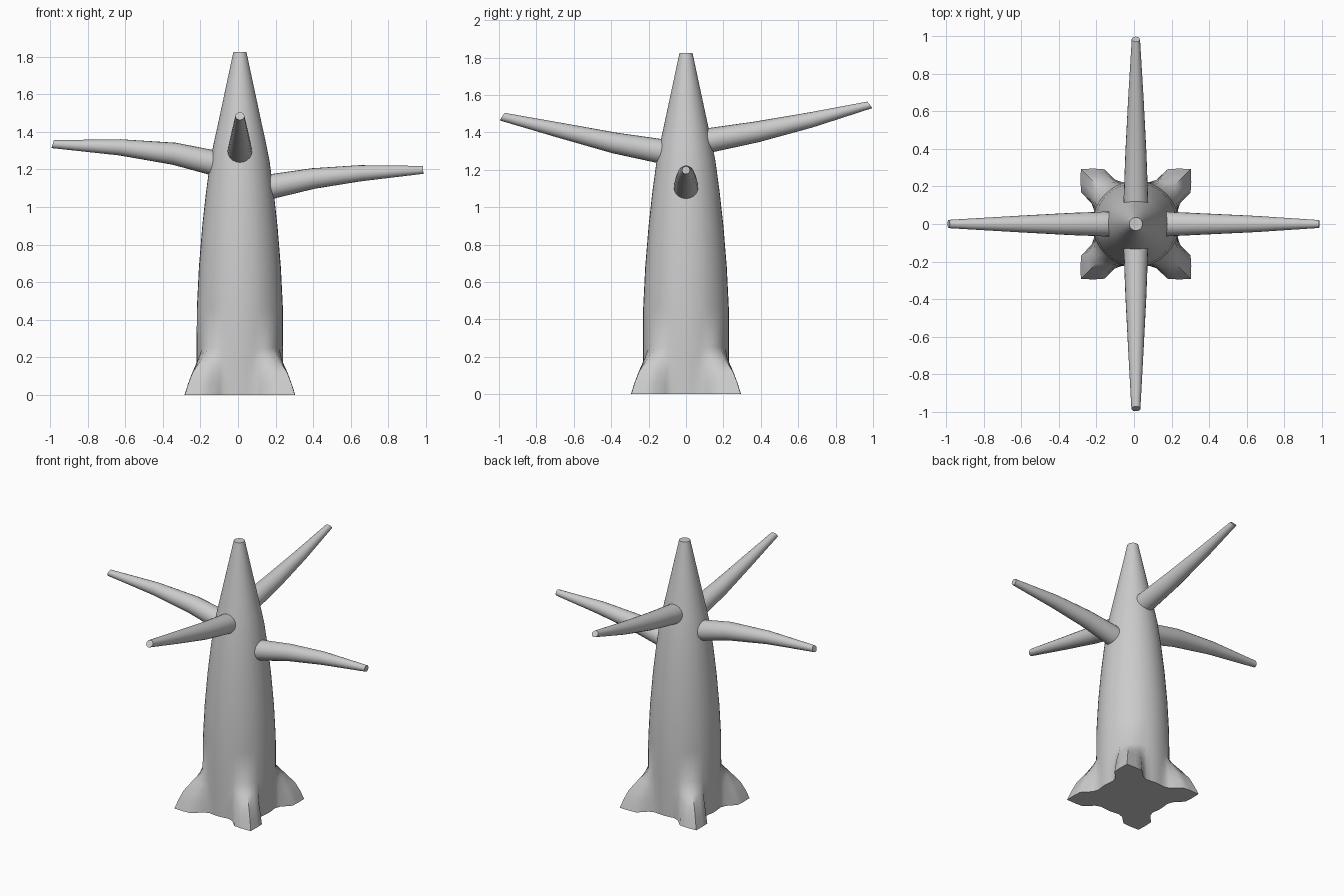
import bpy, bmesh
from math import sin, cos, radians, atan2, pi
from mathutils import Vector

if "Cube" in bpy.data.objects:
    bpy.data.objects.remove(bpy.data.objects["Cube"])

CX = 0.01  # trunk axis


def skin(name, rings):
    """Loft closed rings of points into a capped, smooth-shaded object."""
    bm = bmesh.new()
    loops = [[bm.verts.new(p) for p in ring] for ring in rings]
    n = len(loops[0])
    for a, b in zip(loops, loops[1:]):
        for i in range(n):
            j = (i + 1) % n
            bm.faces.new((a[i], a[j], b[j], b[i]))
    bm.faces.new(loops[0][::-1])
    bm.faces.new(loops[-1])
    bmesh.ops.recalc_face_normals(bm, faces=bm.faces)
    me = bpy.data.meshes.new(name)
    bm.to_mesh(me)
    bm.free()
    ob = bpy.data.objects.new(name, me)
    bpy.context.collection.objects.link(ob)
    bpy.ops.object.select_all(action='DESELECT')
    ob.select_set(True)
    bpy.context.view_layer.objects.active = ob
    bpy.ops.object.shade_smooth_by_angle(angle=radians(60))
    return ob


# Trunk with four root flares on the diagonals
# profile: height, radius, root flare amount
profile = [(0, .23, 1), (.06, .23, .86), (.12, .23, .68), (.185, .23, .36), (.25, .23, 0),
           (.46, .229, 0), (.68, .218, 0), (.90, .2, 0), (1.08, .18, 0), (1.25, .157, 0),
           (1.34, .139, 0), (1.44, .117, 0), (1.824, .035, 0)]
# root section: angle from the diagonal, extra radius at the ground
half = [(0, .184), (8, .139), (15, .106), (20, .03), (27, .004), (36, 0)]
section = [(-a, f) for a, f in half[:0:-1]] + half + [(45, 0)]

rings = []
for z, r, flare in profile:
    ring = []
    for q in range(4):
        for a, f in section:
            t = radians(45 + 90 * q + a)
            narrow = 1 + (1 - flare) * abs(a) / 30   # roots get slimmer upward
            rad = r + f * flare / narrow
            ring.append((CX + rad * cos(t), rad * sin(t), z))
    rings.append(ring)
skin("trunk", rings)


def branch(name, heading, path, tip_tilt, sides=20):
    """Tapered limb; path = (distance from axis, height, radius)."""
    d = Vector((cos(radians(heading)), sin(radians(heading)), 0))
    side = Vector((-d.y, d.x, 0))
    origin = Vector((CX if abs(d.y) > .5 else 0, 0, 0))
    rings = []
    for i, (u, z, r) in enumerate(path):
        a, b = path[max(i - 1, 0)], path[min(i + 1, len(path) - 1)]
        slope = atan2(b[1] - a[1], b[0] - a[0])
        if i == len(path) - 1:
            slope = radians(tip_tilt)
        up = Vector((0, 0, cos(slope))) - d * sin(slope)
        c = origin + d * u + Vector((0, 0, z))
        rings.append([c + side * r * cos(2 * pi * k / sides) + up * r * sin(2 * pi * k / sides)
                      for k in range(sides)])
    skin(name, rings)


# Branches
branch("right_branch", 0, [(.08, 1.085, .068), (.19, 1.112, .065), (.4, 1.152, .055),
                           (.65, 1.18, .043), (.985, 1.198, .021)], 3)
branch("left_branch", 180, [(.05, 1.21, .069), (.15, 1.24, .066), (.34, 1.284, .059),
                            (.63, 1.318, .043), (.986, 1.335, .022)], 17)
branch("back_branch", 90, [(.04, 1.345, .068), (.14, 1.36, .065), (.38, 1.403, .056),
                           (.67, 1.467, .041), (.983, 1.547, .022)], 38)
branch("front_branch", 270, [(.04, 1.282, .068), (.14, 1.3, .065), (.38, 1.343, .056),
                             (.67, 1.41, .041), (.983, 1.484, .024)], 33)
